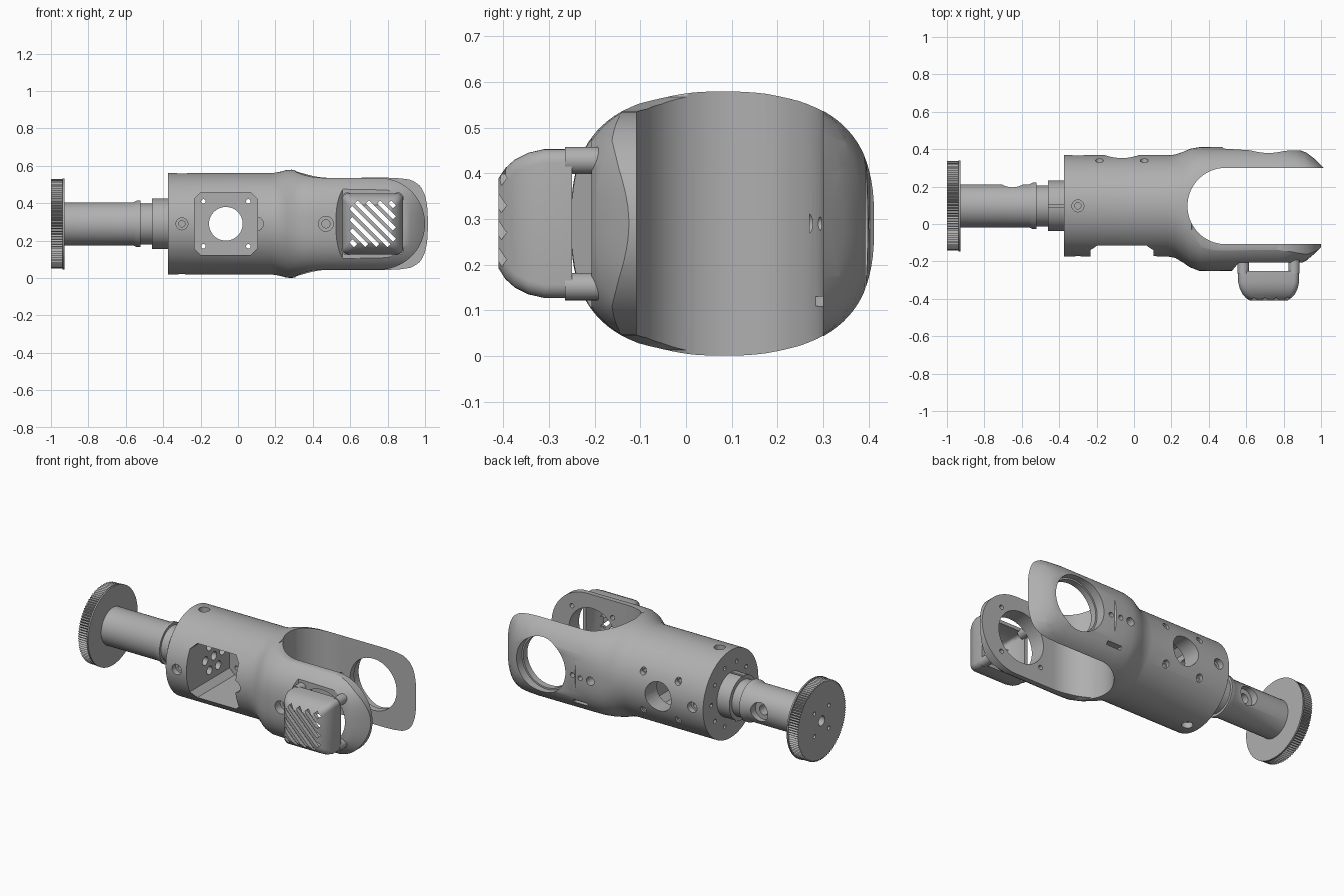
import bpy, bmesh, math
from math import sin, cos, pi
from mathutils import Matrix

if "Cube" in bpy.data.objects:
    bpy.data.objects.remove(bpy.data.objects["Cube"], do_unlink=True)

CY, CZ = 0.097, 0.29        # main axis, running along x
FAN = 0.72                  # x of the fork eye

grey = bpy.data.materials.new("plain grey")
grey.use_nodes = True
grey.diffuse_color = (0.43, 0.43, 0.43, 1)
for node in grey.node_tree.nodes:
    if node.type == 'BSDF_PRINCIPLED':
        node.inputs["Base Color"].default_value = grey.diffuse_color
        node.inputs["Roughness"].default_value = 0.6


def finish(bm, name):
    bmesh.ops.recalc_face_normals(bm, faces=bm.faces)
    mesh = bpy.data.meshes.new(name)
    bm.to_mesh(mesh)
    bm.free()
    mesh.materials.append(grey)
    obj = bpy.data.objects.new(name, mesh)
    bpy.context.collection.objects.link(obj)
    return obj


def loft(name, rings):
    """Skin a list of closed rings and cap both ends."""
    bm = bmesh.new()
    loops = [[bm.verts.new(p) for p in ring] for ring in rings]
    n = len(loops[0])
    for a, b in zip(loops, loops[1:]):
        for i in range(n):
            j = (i + 1) % n
            bm.faces.new((a[i], a[j], b[j], b[i]))
    bm.faces.new(loops[0])
    bm.faces.new(loops[-1])
    return finish(bm, name)


def oval_ring(x, cy, ry, rz, power=2.0, n=96):
    """Superellipse ring; a higher power gives a squarer section."""
    def bend(v):
        return math.copysign(abs(v) ** (2 / power), v)
    return [(x, cy + ry * bend(cos(2 * pi * (i + .5) / n)),
             CZ + rz * bend(sin(2 * pi * (i + .5) / n))) for i in range(n)]


def prism(name, points, axis, lo, hi):
    """Extrude a 2D outline along one axis."""
    def place(p, t):
        return {'x': (t, p[0], p[1]), 'y': (p[0], t, p[1]), 'z': (p[0], p[1], t)}[axis]
    return loft(name, [[place(p, t) for p in points] for t in (lo, hi)])


def arc(cx, cy, r, a0, a1, n):
    return [(cx + r * cos(math.radians(a0 + (a1 - a0) * i / n)),
             cy + r * sin(math.radians(a0 + (a1 - a0) * i / n))) for i in range(n + 1)]


def rod(axis, u, v, r, lo, hi, name="cutter", n=32):
    return prism(name, arc(u, v, r, 0, 360 - 360 / n, n - 1), axis, lo, hi)


def box(cx, cy, cz, sx, sy, sz, turn=0.0):
    bm = bmesh.new()
    bmesh.ops.create_cube(bm, size=1, matrix=Matrix.Translation((cx, cy, cz))
                          @ Matrix.Rotation(turn, 4, 'Y')
                          @ Matrix.Diagonal((sx, sy, sz, 1)))
    return finish(bm, "cutter")


def boolean(obj, tool, op='DIFFERENCE'):
    mod = obj.modifiers.new("cut", 'BOOLEAN')
    mod.operation, mod.solver, mod.object = op, 'EXACT', tool
    bpy.context.view_layer.update()
    deps = bpy.context.evaluated_depsgraph_get()
    mesh = bpy.data.meshes.new_from_object(obj.evaluated_get(deps))
    obj.modifiers.clear()
    obj.data = mesh
    bpy.data.objects.remove(tool, do_unlink=True)


def smooth(*objs):
    bpy.ops.object.select_all(action='DESELECT')
    for obj in objs:
        obj.select_set(True)
        bpy.context.view_layer.objects.active = obj
    bpy.ops.object.shade_smooth_by_angle(angle=math.radians(30))


# Housing: round barrel flowing into a wide, squarer two-armed fork
sections = [(-.375, CY, .271, .271, 2), (.18, CY, .271, .271, 2), (.22, .095, .276, .277, 2.05),
            (.26, .09, .295, .288, 2.2), (.3, .085, .317, .29, 2.4), (.35, .08, .331, .288, 2.6),
            (.42, .08, .332, .285, 2.7), (.8, .083, .33, .285, 2.7), (.87, .09, .31, .285, 2.7),
            (.92, .093, .29, .285, 2.7), (.97, .095, .25, .285, 2.7), (1.02, .095, .2, .285, 2.7)]
housing = loft("fork_housing", [oval_ring(*s) for s in sections])

# Plan outline with the U-shaped mouth and flattened arm backs
plan = [(-.5, -.5), (.52, -.5), (.52, -.255), (.56, -.207), (1.1, -.207), (1.1, -.108)]
plan += arc(.49, .096, .204, 270, 90, 32)
plan += [(1.1, .3), (1.1, .392), (.62, .394), (.48, .403), (.4, .5), (-.5, .5)]
boolean(housing, prism("cutter", plan, 'z', -.2, .8), 'INTERSECT')

# Side outline with the rounded arm ends
upper = [(-.5, .35), (.28, .35), (.31, .277), (.35, .262), (.4, .25), (.46, .245)]
side = [(x, CZ - z) for x, z in upper] + arc(.755, CZ, .245, -90, 90, 40)
side += [(x, CZ + z) for x, z in reversed(upper)]
boolean(housing, prism("cutter", side, 'y', -.6, .6), 'INTERSECT')

# Access window and chamber in the front of the barrel
w, c = .168, .035
window = [(-w, c - w), (c - w, -w), (w - c, -w), (w, c - w),
          (w, w - c), (w - c, w), (c - w, w), (-w, w - c)]
boolean(housing, prism("cutter", [(x - .065, z + CZ) for x, z in window], 'y', -.4, .25))
boolean(housing, rod('y', .1, CZ, .036, -.4, -.1))

# Back opening with four recessed screw holes
boolean(housing, rod('y', -.065, CZ, .09, .2, .5, n=48))
for x in (-.185, .055):
    for z in (CZ - .12, CZ + .12):
        boolean(housing, rod('y', x, z, .012, .2, .5, n=16))
        boolean(housing, rod('y', x, z, .021, .32, .5, n=24))

# Counterbored locking screws around the barrel end
for axis, u, v, mid in (('y', -.3, CZ, CY), ('z', -.3, CY, CZ)):
    for s in (-1, 1):
        for r, depth in ((.032, .235), (.017, .19)):
            ends = sorted((mid + s * depth, mid + s * .4))
            boolean(housing, rod(axis, u, v, r, *ends, n=24))

# Holes in the end face and through the chamber end wall
for i in range(10):
    a = 2 * pi * i / 10
    boolean(housing, rod('x', CY + .19 * cos(a), CZ + .19 * sin(a), .013, -.5, -.35, n=12))
for i in range(6):
    a = 2 * pi * i / 6
    boolean(housing, rod('x', CY + .085 * cos(a), CZ + .085 * sin(a), .026, -.32, -.2, n=20))
boolean(housing, rod('x', CY, CZ, .026, -.32, -.2, n=20))

# Large eyes through both arms, with a shallow seat on the back one
boolean(housing, rod('y', FAN, CZ, .16, -.5, .6, n=64))
boolean(housing, rod('y', FAN, CZ, .17, .34, .6, n=64))
for x in (FAN - .14, FAN + .14):
    for z in (CZ - .14, CZ + .14):
        boolean(housing, rod('y', x, z, .014, -.16, -.05, n=16))

# Small arm holes and a cable slot
boolean(housing, rod('y', .47, CZ, .04, -.4, -.2, n=32))
boolean(housing, rod('y', .47, CZ, .022, -.4, -.15, n=24))
for x, r in ((.37, .026), (.44, .015), (.5, .015)):
    boolean(housing, rod('y', x, CZ, r, .27, .6, n=20))
boolean(housing, box(.46, .34, .12, .1, .2, .02))


# Fan cage: hollow rounded cover with slanted vents
def square_ring(y, h, r):
    ring = []
    for k, (sx, sz) in enumerate(((1, 1), (-1, 1), (-1, -1), (1, -1))):
        ring += arc(FAN + sx * (h - r), CZ + sz * (h - r), r, 90 * k, 90 * k + 90, 6)
    return [(x, y, z) for x, z in ring]


cage = loft("fan_cage", [square_ring(*s) for s in (
    (-.25, .163, .03), (-.31, .163, .03), (-.345, .155, .03), (-.375, .14, .03),
    (-.395, .122, .03), (-.41, .1, .03))])
boolean(cage, loft("cutter", [square_ring(*s) for s in (
    (-.2, .143, .02), (-.33, .14, .02), (-.385, .115, .02))]))
for i in range(8):
    s = (i - 3.5) * .042
    boolean(cage, box(FAN + s * .707, -.38, CZ + s * .707,
                      2 * (.17 - abs(s)) - .01, .16, .023, pi / 4))

# Cage posts that stand on the front arm
posts = [rod('y', FAN + sx * .136, CZ + sz * .138, .03, -.265, -.165,
             f"cage_post_{side_name}_{level}")
         for sx, side_name in ((1, "left"), (-1, "right"))
         for sz, level in ((1, "upper"), (-1, "lower"))]

# Stepped shaft with a side port
steps = [(-.94, .115), (-.56, .115), (-.54, .125), (-.52, .125), (-.52, .11),
         (-.46, .11), (-.46, .135), (-.36, .135)]
shaft = loft("shaft", [oval_ring(x, CY, r, r, n=64) for x, r in steps])
boolean(shaft, rod('y', -.65, CZ, .058, .165, .4, n=40))
boolean(shaft, rod('y', -.65, CZ, .03, .08, .4, n=24))
boolean(shaft, box(-.42, CY, CZ + .14, .09, .015, .03))

# Knurled wheel with a thin flange
teeth = 100
rim = [(CY + r * cos(a), CZ + r * sin(a))
       for r, a in ((.24 if i % 2 else .23, pi * i / teeth) for i in range(teeth * 2))]
wheel = prism("knurled_wheel", rim, 'x', -1, -.936)
flange = rod('x', CY, CZ, .243, -.937, -.928, "wheel_flange", 96)
boolean(wheel, rod('x', CY, CZ, .03, -1.1, -.95, n=24))
for i in range(4):
    a = pi / 2 * i + pi / 4
    boolean(wheel, rod('x', CY + .1 * cos(a), CZ + .1 * sin(a), .012, -1.1, -.95, n=16))

smooth(housing, cage, shaft, wheel, flange, *posts)
